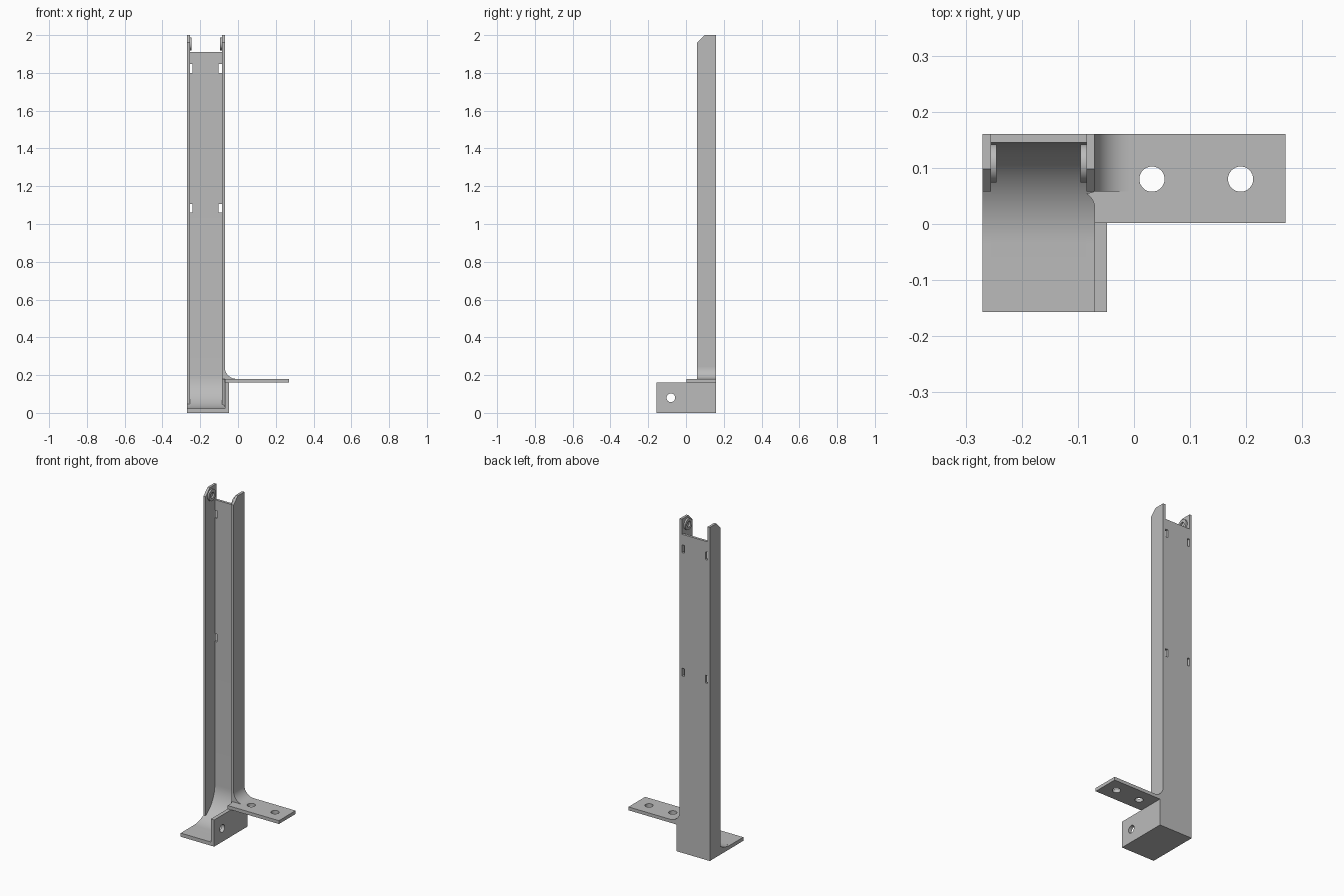
import bpy, bmesh, math
from mathutils import Vector

cube = bpy.data.objects.get("Cube")
if cube:
    bpy.data.objects.remove(cube, do_unlink=True)

metal = bpy.data.materials.new("grey_metal")
metal.use_nodes = True
GREY = (0.5, 0.5, 0.5, 1)
metal.diffuse_color = GREY
metal.node_tree.nodes["Principled BSDF"].inputs["Base Color"].default_value = GREY


def place(axis, a, b, t):
    """Point with profile coordinates a, b and depth t along the axis."""
    return Vector({"x": (t, a, b), "y": (a, t, b), "z": (a, b, t)}[axis])


def extrude(name, axis, profile, lo, hi):
    """Solid made by extruding a closed profile along an axis."""
    bm = bmesh.new()
    face = bm.faces.new([bm.verts.new(place(axis, a, b, lo)) for a, b in profile])
    out = bmesh.ops.extrude_face_region(bm, geom=[face])
    moved = [v for v in out["geom"] if isinstance(v, bmesh.types.BMVert)]
    bmesh.ops.translate(bm, verts=moved, vec=place(axis, 0, 0, hi - lo))
    bmesh.ops.recalc_face_normals(bm, faces=bm.faces)
    mesh = bpy.data.meshes.new(name)
    bm.to_mesh(mesh)
    bm.free()
    mesh.materials.append(metal)
    ob = bpy.data.objects.new(name, mesh)
    bpy.context.collection.objects.link(ob)
    return ob


def arc(ca, cb, r, start, end, steps=14):
    angles = [math.radians(start + (end - start) * i / steps) for i in range(steps + 1)]
    return [(ca + r * math.cos(t), cb + r * math.sin(t)) for t in angles]


def circle(a, b, r, n=32):
    return arc(a, b, r, 0, 360, n)[:-1]


def rect(a0, b0, a1, b1):
    return [(a0, b0), (a1, b0), (a1, b1), (a0, b1)]


def cut(ob, cutter):
    """Subtract the cutter, bake the result and drop the cutter."""
    mod = ob.modifiers.new("cut", "BOOLEAN")
    mod.operation = "DIFFERENCE"
    mod.solver = "EXACT"
    mod.object = cutter
    bpy.context.view_layer.update()
    deps = bpy.context.evaluated_depsgraph_get()
    ob.data = bpy.data.meshes.new_from_object(ob.evaluated_get(deps))
    ob.modifiers.clear()
    bpy.data.objects.remove(cutter, do_unlink=True)


# Main extents
LEFT, RIGHT, T = -0.27, -0.07, 0.015
FRONT, LIP, BACK = -0.157, 0.058, 0.16
FOOT, R = 0.022, 0.18
CY, CZ = BACK - T - R, FOOT + R

# Back plate sweeping into the foot, with four slots
back = extrude("back_plate_and_foot", "x",
               [(FRONT, 0), (BACK, 0), (BACK, 1.91), (BACK - T, 1.91)]
               + arc(CY, CZ, R, 0, -90, 20) + [(FRONT, FOOT)],
               LEFT + T, RIGHT - T)
for z in (1.06, 1.80):
    for x0, x1 in ((LEFT, -0.24), (-0.103, RIGHT)):
        cut(back, extrude("slot_cutter", "y", rect(x0, z, x1, z + 0.047), 0.1, 0.2))

# Side walls with a chamfered top, following the foot sweep below
meet = -math.degrees(math.acos((LIP - CY) / R))
wall = ([(FRONT, 0), (BACK, 0), (BACK, 2), (0.098, 2), (LIP, 1.96)]
        + arc(CY, CZ, R, meet, -90, 12) + [(FRONT, FOOT)])
for side, x in (("right", LEFT), ("left", RIGHT - T)):
    extrude(side + "_wall", "x", wall, x, x + T)

# Round bosses inside the top of the walls
for side, x0, x1 in (("right", LEFT + T, LEFT + T + 0.01),
                     ("left", RIGHT - T - 0.01, RIGHT - T)):
    boss = extrude(side + "_boss", "x", circle(0.108, 1.953, 0.034), x0, x1)
    cut(boss, extrude("bore_cutter", "x", circle(0.108, 1.953, 0.017), x0 - 0.01, x1 + 0.01))

# Upright side plate with one hole
plate = extrude("side_plate", "x", rect(FRONT, 0, BACK, 0.16), RIGHT, RIGHT + 0.022)
cut(plate, extrude("hole_cutter", "x", circle(-0.08, 0.08, 0.023), -0.1, 0))

# Mounting arm with two holes
arm = extrude("mounting_arm", "y", rect(RIGHT, 0.16, 0.27, 0.18), 0.002, BACK)
for x in (0.032, 0.19):
    cut(arm, extrude("hole_cutter", "z", circle(x, 0.08, 0.0225), 0.1, 0.25))

# Curved gusset between arm and wall
extrude("arm_gusset", "y",
        [(RIGHT, 0.18)] + arc(RIGHT + 0.062, 0.242, 0.062, 270, 180), LIP, BACK)

# Small rounded web where the arm meets the wall lip
extrude("corner_web", "z",
        [(RIGHT, LIP)] + arc(RIGHT - 0.03, LIP - 0.03, 0.03, 60, 0, 8), 0.03, 0.18)

# Smooth the curves, keep the edges sharp
bpy.ops.object.select_all(action="DESELECT")
for ob in bpy.context.collection.objects:
    if ob.type == "MESH" and metal.name in ob.data.materials:
        ob.select_set(True)
        bpy.context.view_layer.objects.active = ob
bpy.ops.object.shade_smooth_by_angle(angle=math.radians(30))
